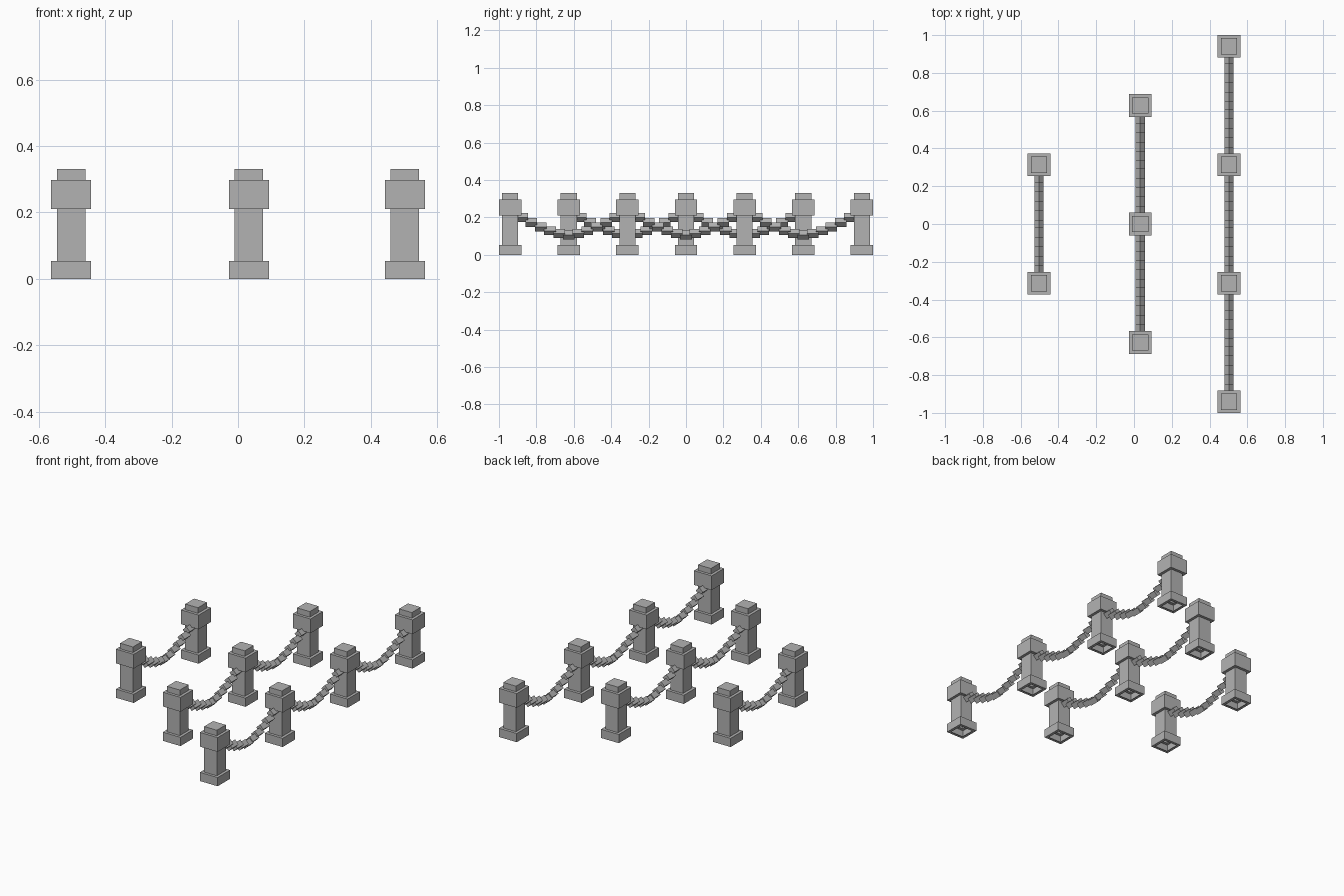
import bpy, bmesh, math
from mathutils import Matrix, Vector

cube = bpy.data.objects.get("Cube")
if cube:
    bpy.data.objects.remove(cube)


def material(name, value):
    mat = bpy.data.materials.new(name)
    mat.use_nodes = True
    colour = (value, value, value, 1)
    mat.diffuse_color = colour
    mat.node_tree.nodes["Principled BSDF"].inputs["Base Color"].default_value = colour
    return mat


stone = material("grey stone", 0.45)
SPACING = 0.627
NARROW, WIDE = 0.043, 0.06


def add_object(name, bm, location):
    mesh = bpy.data.meshes.new(name)
    bm.to_mesh(mesh)
    bm.free()
    mesh.materials.append(stone)
    obj = bpy.data.objects.new(name, mesh)
    obj.location = location
    bpy.context.collection.objects.link(obj)


# Square post: half width and height of each step, open underneath
def post(name, location):
    profile = [(NARROW, 0), (WIDE, 0), (WIDE, 0.053), (NARROW, 0.053),
               (NARROW, 0.21), (WIDE, 0.21), (WIDE, 0.297),
               (NARROW, 0.297), (NARROW, 0.331)]
    bm = bmesh.new()
    rings = [[bm.verts.new((sx * r, sy * r, z))
              for sx, sy in ((-1, -1), (1, -1), (1, 1), (-1, 1))]
             for r, z in profile]
    for low, high in zip(rings, rings[1:]):
        for i in range(4):
            j = (i + 1) % 4
            bm.faces.new((low[i], low[j], high[j], high[i]))
    bm.faces.new(rings[-1])
    add_object(name, bm, location)


# Sagging chain of level, diamond-section links
def chain(name, location):
    bm = bmesh.new()
    for i in range(-5, 6):
        d = i * 0.05
        z = 0.105 + 0.1 * (abs(d) / 0.26) ** 1.5
        side = 0.048 / math.sqrt(2)
        turn = Matrix.Rotation(math.pi / 4, 4, "Y")
        size = Matrix.Diagonal((side, 0.062, side, 1))
        place = Matrix.Translation(Vector((0, d, z)))
        bmesh.ops.create_cube(bm, size=1, matrix=place @ turn @ size)
    add_object(name, bm, location)


# Three rows with two, three and four posts
for row, (x, count) in enumerate(((-0.503, 2), (0.033, 3), (0.503, 4)), 1):
    for i in range(count):
        y = (i - (count - 1) / 2) * SPACING
        post(f"post_{row}_{i + 1}", (x, y, 0))
        if i < count - 1:
            chain(f"chain_{row}_{i + 1}", (x, y + SPACING / 2, 0))
